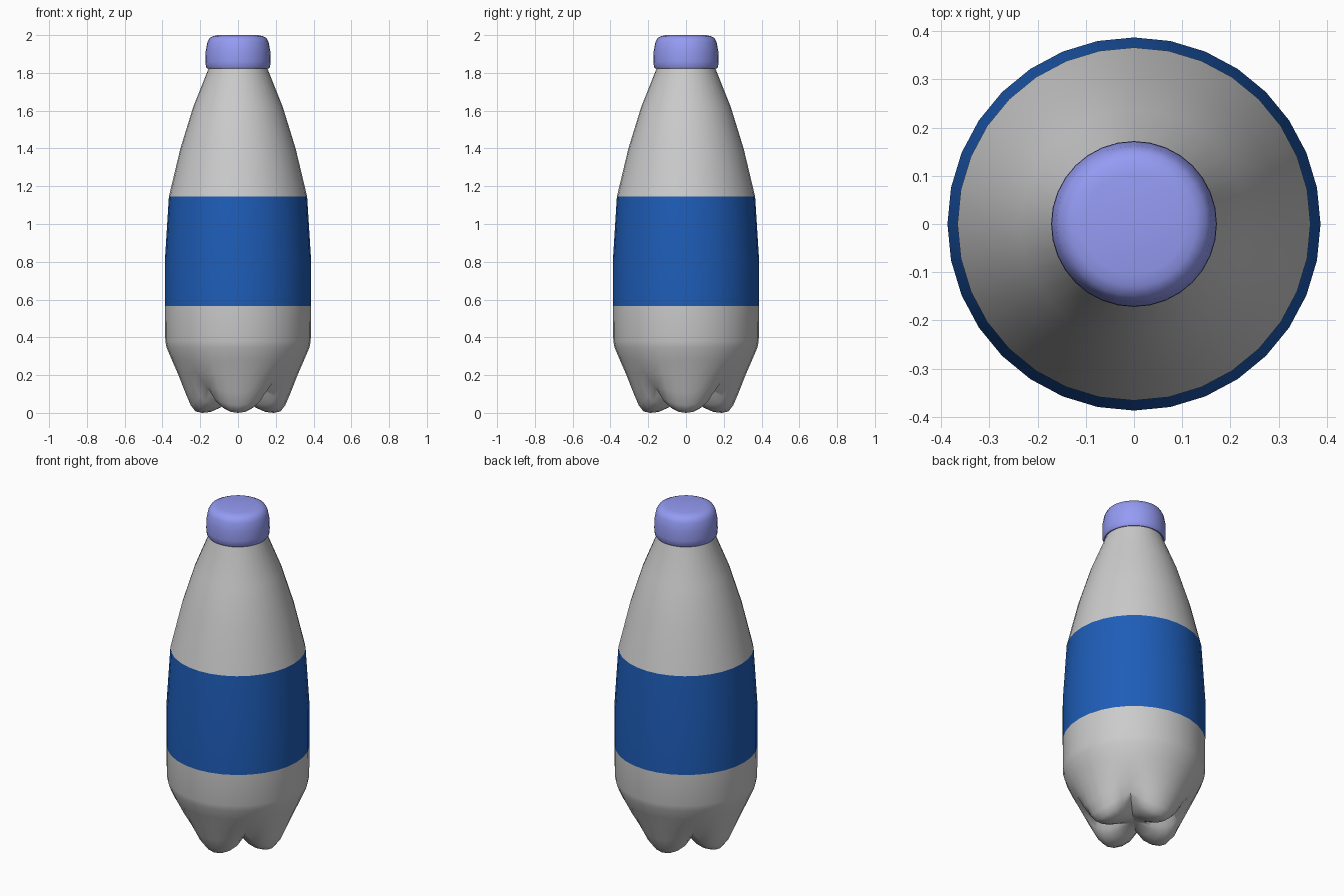
import bpy, bmesh
from math import sin, cos, pi

if "Cube" in bpy.data.objects:
    bpy.data.objects.remove(bpy.data.objects["Cube"])

SIDES = 32


def lathe(name, profile, groove=None, color=None):
    """Spin (radius, z) points bottom to top; blend to groove points on the diagonals."""
    bm = bmesh.new()
    rings = []
    for k, (r, z) in enumerate(profile):
        ring = []
        for i in range(SIDES):
            a = 2 * pi * i / SIDES
            w = abs(cos(2 * a)) ** 0.75 if groove else 1
            gr, gz = groove[k] if groove else (r, z)
            rr, zz = gr + (r - gr) * w, gz + (z - gz) * w
            ring.append(bm.verts.new((rr * cos(a), rr * sin(a), zz)))
        rings.append(ring)
    for low, high in zip(rings, rings[1:]):
        for i in range(SIDES):
            j = (i + 1) % SIDES
            bm.faces.new((low[i], low[j], high[j], high[i]))
    bmesh.ops.remove_doubles(bm, verts=bm.verts, dist=1e-5)
    me = bpy.data.meshes.new(name)
    bm.to_mesh(me)
    bm.free()
    ob = bpy.data.objects.new(name, me)
    bpy.context.collection.objects.link(ob)
    if color:
        mat = bpy.data.materials.new(name + "_color")
        mat.diffuse_color = color
        mat.use_nodes = True
        mat.node_tree.nodes["Principled BSDF"].inputs["Base Color"].default_value = mat.diffuse_color
        me.materials.append(mat)
    bpy.ops.object.select_all(action='DESELECT')
    ob.select_set(True)
    bpy.context.view_layer.objects.active = ob
    bpy.ops.object.shade_smooth_by_angle(angle=1.0)
    return ob


# Four-footed base: foot section and groove section, point for point
foot = [(0, .06), (.05, .053), (.10, .025), (.145, .005), (.19, 0), (.225, .008),
        (.25, .04), (.28, .11), (.315, .2), (.35, .28), (.378, .345),
        (.385, .38), (.387, .565)]
valley = [(0, .06), (.05, .06), (.09, .065), (.125, .075), (.16, .09), (.195, .11),
          (.225, .13), (.265, .165), (.31, .215), (.348, .28), (.376, .345),
          (.385, .38), (.387, .565)]
lathe("bottle_base", foot, valley)

# Label band
lathe("label", [(.387, .565), (.387, .81), (.366, 1.145)], color=(.013, .11, .48, 1))

# Tapering shoulder and neck
lathe("bottle_shoulder", [(.366, 1.145), (.305, 1.4), (.237, 1.62), (.155, 1.825), (.15, 1.85)])

# Rounded screw cap
lathe("cap", [(.15, 1.825), (.163, 1.822), (.17, 1.832), (.172, 1.86), (.171, 1.915),
              (.162, 1.962), (.15, 1.985), (.13, 1.995), (.105, 2.0), (0, 2.0)],
      color=(.3, .33, .9, 1))
